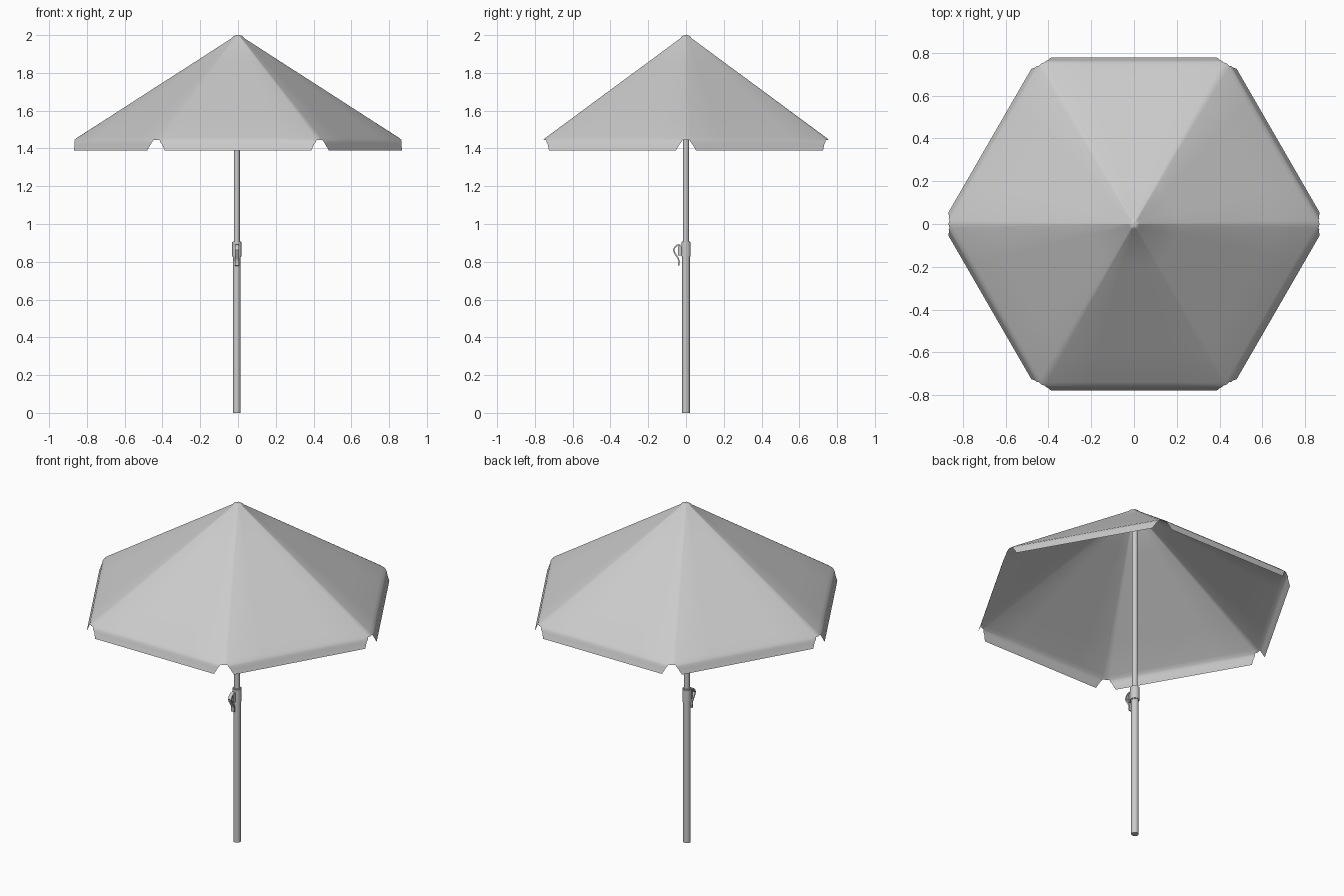
import bpy, bmesh, math
from mathutils import Matrix, Vector

if "Cube" in bpy.data.objects:
    bpy.data.objects.remove(bpy.data.objects["Cube"])

POLE_X = -0.006


def finish(name, bm, angle=40):
    me = bpy.data.meshes.new(name)
    bm.to_mesh(me)
    bm.free()
    ob = bpy.data.objects.new(name, me)
    bpy.context.collection.objects.link(ob)
    bpy.ops.object.select_all(action='DESELECT')
    ob.select_set(True)
    bpy.context.view_layer.objects.active = ob
    bpy.ops.object.shade_smooth_by_angle(angle=math.radians(angle))
    return ob


def tube(name, radius, z0, z1, bevel=0.0):
    bm = bmesh.new()
    bmesh.ops.create_cone(bm, cap_ends=True, segments=24, radius1=radius, radius2=radius,
                          depth=z1 - z0, matrix=Matrix.Translation((POLE_X, 0, (z0 + z1) / 2)))
    if bevel:
        rims = [e for e in bm.edges if abs(e.verts[0].co.z - e.verts[1].co.z) < 1e-5]
        bmesh.ops.bevel(bm, geom=rims, offset=bevel, segments=2, affect='EDGES')
    return finish(name, bm)


def plate(name, outline, width):
    """Closed (y, z) outline extruded along x, centred on the pole."""
    bm = bmesh.new()
    face = bm.faces.new([bm.verts.new((POLE_X - width / 2, y, z)) for y, z in outline])
    ext = bmesh.ops.extrude_face_region(bm, geom=[face])
    bmesh.ops.translate(bm, vec=(width, 0, 0),
                        verts=[g for g in ext['geom'] if isinstance(g, bmesh.types.BMVert)])
    bmesh.ops.recalc_face_normals(bm, faces=bm.faces)
    return finish(name, bm)


# Canopy: six panels with soft ridges, each ending in a cut-back hanging flap
roof = [(0.012, 1.999), (0.022, 1.993), (0.03, 1.983), (0.2, 1.857), (0.4, 1.71),
        (0.6, 1.562), (0.74, 1.459), (0.757, 1.444)]             # apothem, z
flap = [(0.763, 1.434, 0.412), (0.767, 1.42, 0.402), (0.779, 1.39, 0.388)]  # + half width
columns = [-0.95, -0.5, 0, 0.5, 0.95]

bm = bmesh.new()
apex = bm.verts.new((0, 0, 2.0))
rows = []
for a, z in roof:
    ring = []
    for k in range(6):
        turn = Matrix.Rotation(math.radians(30 + 60 * k), 3, 'Z')
        for u in columns:
            ring.append(bm.verts.new(turn @ Vector((a, u * a * math.tan(math.pi / 6), z))))
        c = math.radians(60 + 60 * k)
        ring.append(bm.verts.new((1.146 * a * math.cos(c), 1.146 * a * math.sin(c), z)))
    rows.append(ring)
n = len(rows[0])
for i in range(n):
    j = (i + 1) % n
    bm.faces.new((apex, rows[0][i], rows[0][j]))
    for upper, lower in zip(rows, rows[1:]):
        bm.faces.new((upper[i], lower[i], lower[j], upper[j]))
for k in range(6):
    turn = Matrix.Rotation(math.radians(30 + 60 * k), 3, 'Z')
    upper = rows[-1][k * 6:k * 6 + 5]
    for a, z, half in flap:
        lower = [bm.verts.new(turn @ Vector((a, u / 0.95 * half, z))) for u in columns]
        for i in range(4):
            bm.faces.new((upper[i], lower[i], lower[i + 1], upper[i + 1]))
        upper = lower
finish("canopy", bm, 60)

# Telescoping pole and clamp collar
tube("lower_pole", 0.02, 0, 0.84)
tube("upper_pole", 0.0155, 0.83, 1.975)
tube("clamp_collar", 0.025, 0.825, 0.908, 0.004)

# Clamp lug and bent lever on the front
plate("clamp_lug", [(-0.015, 0.832), (-0.042, 0.832), (-0.042, 0.882), (-0.015, 0.882)], 0.014)
path = [(-0.03, 0.892), (-0.048, 0.891), (-0.063, 0.878), (-0.07, 0.862),
        (-0.063, 0.843), (-0.046, 0.818), (-0.04, 0.802), (-0.043, 0.78)]
offset = [(-0.03, 0.884), (-0.045, 0.883), (-0.056, 0.874), (-0.062, 0.862),
          (-0.056, 0.847), (-0.038, 0.82), (-0.032, 0.802), (-0.036, 0.778)]
plate("clamp_lever", path + offset[::-1], 0.02)
